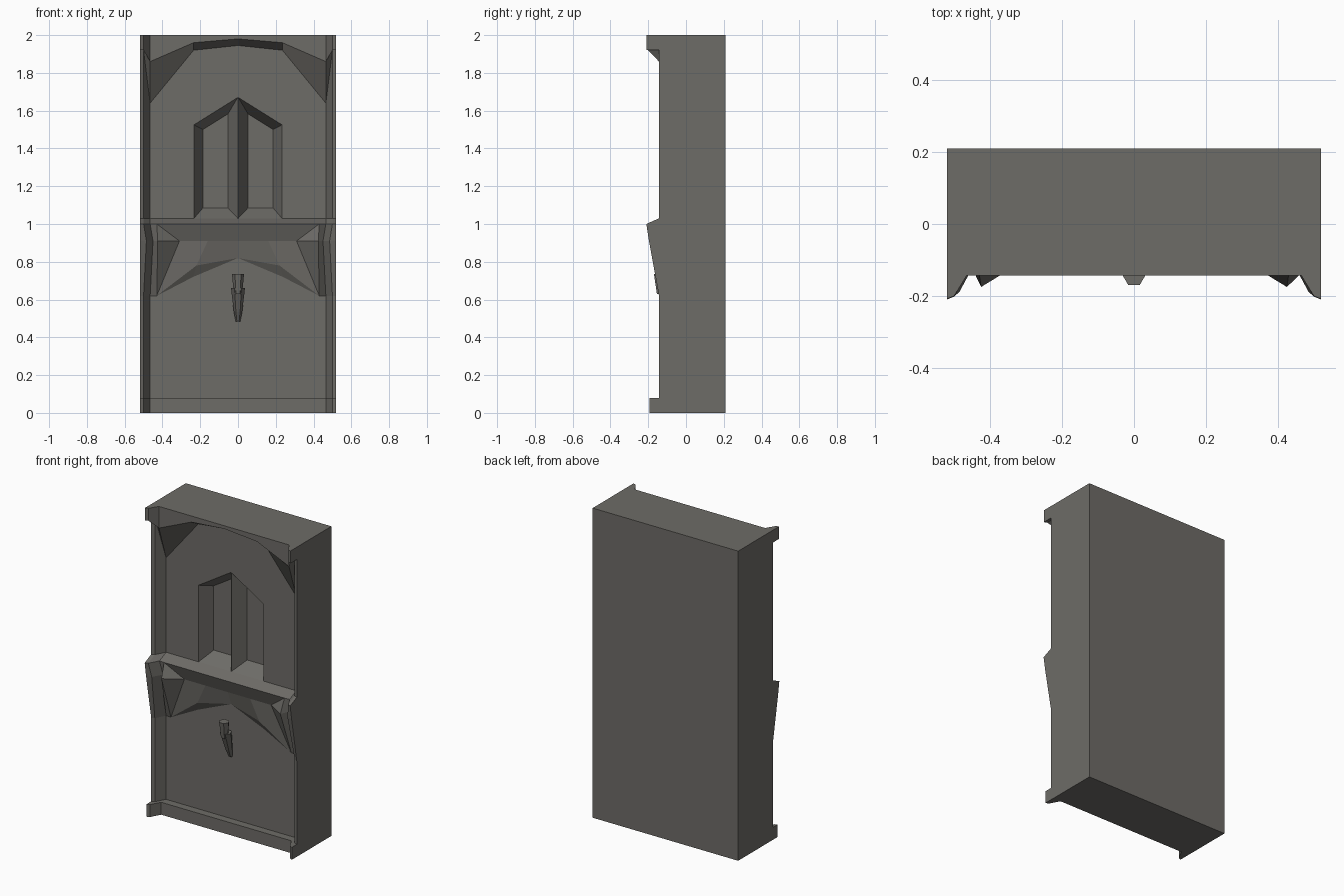
import bpy, bmesh, math
from mathutils import Vector

if "Cube" in bpy.data.objects:
    bpy.data.objects.remove(bpy.data.objects["Cube"])

stone = bpy.data.materials.new("grey_stone")
stone.diffuse_color = (0.155, 0.149, 0.136, 1)
stone.use_nodes = True
stone.node_tree.nodes["Principled BSDF"].inputs["Base Color"].default_value = stone.diffuse_color

WALL, BACK = -0.07, 0.21     # depth of the recessed wall and of the rear face
INNER = 0.465                # where the pilasters meet the wall


def build(name, faces, mirror=False):
    """Make an object from polygons of coordinates, optionally mirrored over x = 0."""
    bm = bmesh.new()
    polys = [list(f) for f in faces]
    if mirror:
        polys += [[(-x, y, z) for x, y, z in reversed(f)] for f in polys]
    for f in polys:
        bm.faces.new([bm.verts.new(p) for p in f])
    bmesh.ops.remove_doubles(bm, verts=bm.verts, dist=1e-5)
    bmesh.ops.recalc_face_normals(bm, faces=bm.faces)
    me = bpy.data.meshes.new(name)
    bm.to_mesh(me)
    bm.free()
    me.materials.append(stone)
    ob = bpy.data.objects.new(name, me)
    bpy.context.collection.objects.link(ob)
    return ob


def loft(rings):
    """Skin a list of equal rings and cap both ends."""
    n = len(rings[0])
    faces = [rings[0], rings[-1]]
    for a, b in zip(rings, rings[1:]):
        for i in range(n):
            j = (i + 1) % n
            f = []
            for p in (a[i], a[j], b[j], b[i]):
                if p not in f:
                    f.append(p)
            if len(f) > 2:
                faces.append(f)
    return faces


def box(x, y0, y1, z0, z1):
    return loft([[(-x, y0, z), (x, y0, z), (x, y1, z), (-x, y1, z)] for z in (z0, z1)])


# Wall slab with two bevelled lancet niches sharing a sharp mullion
wall = build("wall_slab", box(INNER, WALL, BACK, 0, 2))
outer = [(.001, 1.03), (.233, 1.03), (.233, 1.525), (.001, 1.67)]
inner = [(.053, 1.085), (.186, 1.085), (.186, 1.50), (.053, 1.583)]
for s in (-1, 1):
    cutter = build("niche_cutter", loft([[(s * x, y, z) for x, z in o] for o, y in
                   ((outer, WALL - .03), (outer, WALL), (inner, .018))]))
    cutter.hide_render = True
    mod = wall.modifiers.new("niche", 'BOOLEAN')
    mod.operation, mod.solver, mod.object = 'DIFFERENCE', 'EXACT', cutter
    bpy.context.view_layer.objects.active = wall
    bpy.ops.object.modifier_apply(modifier=mod.name)
    bpy.data.objects.remove(cutter)

# Side pilasters: chamfered section moved forward at the base and the middle ledge
rows = [(0, -.05, 0), (.08, -.05, 0), (.08, 0, 0), (.62, 0, 0), (.91, -.053, .015),
        (1.0, -.067, 0), (1.03, 0, 0), (2, 0, 0)]     # height, push forward, push inward
rings = [[(.52, BACK, z), (.52, -.143 + d, z), (.50 - k, -.135 + d, z),
          (INNER - k, WALL + d, z), (INNER - k, BACK, z)] for z, d, k in rows]
build("left_pilaster", [[(-x, y, z) for x, y, z in f] for f in loft(rings)])
build("right_pilaster", loft(rings))

# Plinth strip along the bottom
build("plinth", box(INNER, WALL - .05, WALL, 0, .08))

# Arched header: columns of x, front y, back y, front arch height, back arch height
cols = [(.52, -.208, -.143, 1.92, 1.92), (.50, -.20, -.135, 1.92, 1.92),
        (INNER, -.143, WALL, 1.86, 1.64), (.235, -.143, WALL, 1.96, 1.92),
        (0, -.143, WALL, 1.98, 1.945)]
sections = [[(x, f, 2), (x, f, zf), (x, b, zb), (x, b, 2)] for x, f, b, zf, zb in cols]
skin = loft(sections)
del skin[1]                                            # leave the mirror plane open
build("arched_header", skin, mirror=True)

# Middle ledge with faceted corner brackets and a low arch beneath
T, T0 = (INNER, WALL, 1.03), (0, WALL, 1.03)
A, B, F0 = (INNER, -.137, 1), (.43, -.14, 1), (0, -.14, 1)
Am, Bm = (.45, -.123, .91), (.425, -.175, .91)
C, D, D0 = (.31, -.105, .91), (.16, -.105, .91), (0, -.105, .91)
Al, Bl = (INNER, WALL, .62), (.43, WALL, .62)
P, W1, W0 = (.22, -.10, .78), (.237, WALL, .72), (0, WALL, .82)
build("ledge_with_brackets", [
    (T, A, B, F0, T0), (A, Am, Bm, B), (Am, Al, Bl, Bm), (B, Bm, C), (Bm, Bl, C),
    (B, C, D, D0, F0), (C, Bl, P, D), (D, P, W0, D0), (P, W1, W0), (Bl, W1, P),
    (T0, W0, W1, Bl, Al, T), (T, A, Am, Al)], mirror=True)


# Wall sconce: six-sided tapering holder with a short torch above
def hexring(r, y, z):
    return [(r * math.cos(i * math.pi / 3), y + r * math.sin(i * math.pi / 3), z)
            for i in range(6)]


build("sconce_holder", loft([hexring(.012, -.075, .485), hexring(.022, -.09, .535),
                             hexring(.037, -.125, .66)]))
build("sconce_torch", loft([hexring(.022, -.135, .63), hexring(.032, -.142, .735)]))
